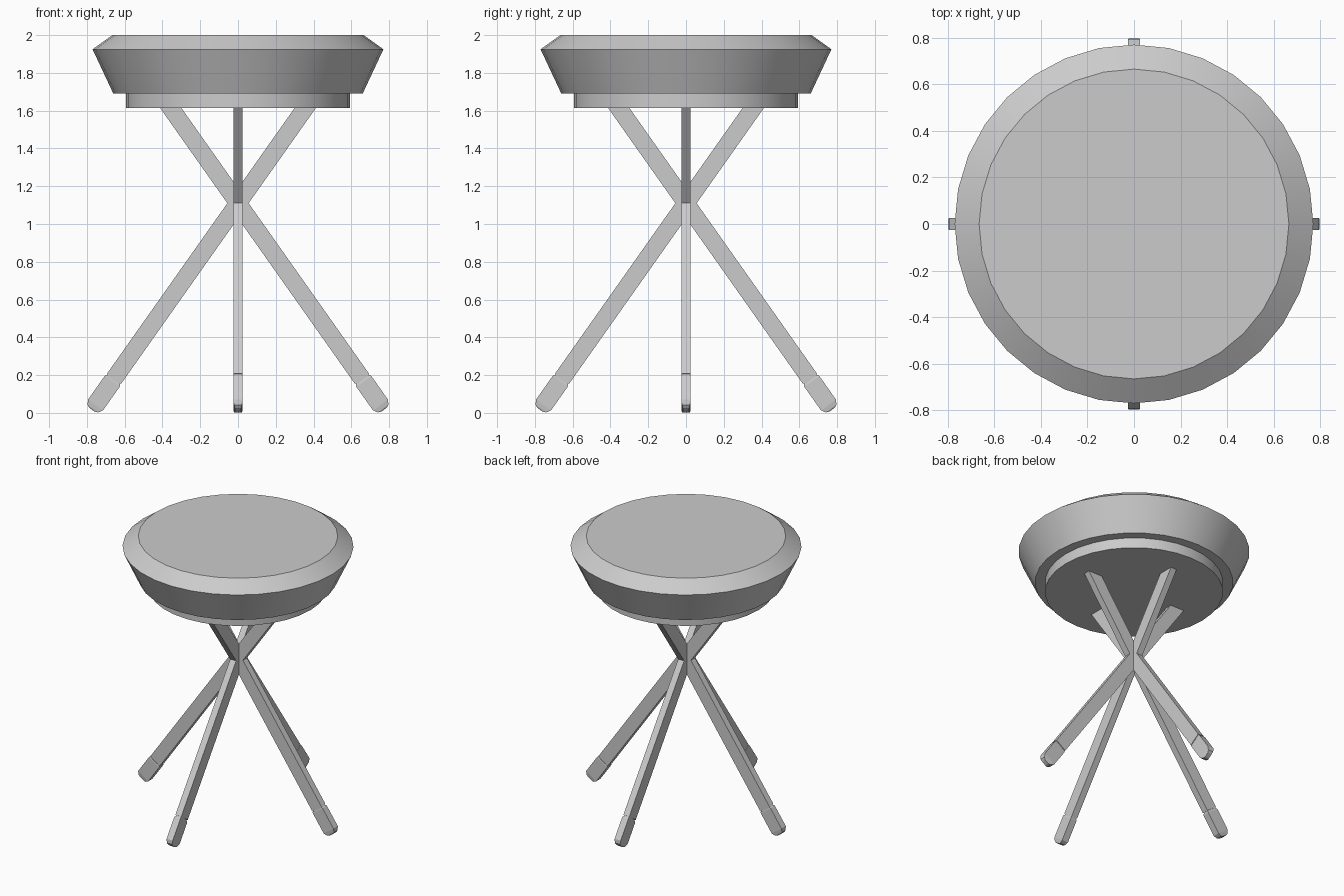
import bpy, bmesh, math
from mathutils import Matrix, Vector

if "Cube" in bpy.data.objects:
    bpy.data.objects.remove(bpy.data.objects["Cube"])

HUB = Vector((0, 0, 1.11))              # where the legs cross
D = Vector((0.577, 0, -0.817)).normalized()   # down along a leg
N = Vector((-D.z, 0, D.x))              # across a leg, in its plane


def finish(name, bm, angle=30):
    bmesh.ops.recalc_face_normals(bm, faces=bm.faces)
    me = bpy.data.meshes.new(name)
    bm.to_mesh(me)
    bm.free()
    ob = bpy.data.objects.new(name, me)
    bpy.context.collection.objects.link(ob)
    bpy.ops.object.select_all(action='DESELECT')
    ob.select_set(True)
    bpy.context.view_layer.objects.active = ob
    if angle:
        bpy.ops.object.shade_smooth_by_angle(angle=math.radians(angle))
    return ob


def lathe(name, profile, n=32):
    bm = bmesh.new()
    rings = [[bm.verts.new((r * math.cos(2 * math.pi * i / n),
                            r * math.sin(2 * math.pi * i / n), z))
              for i in range(n)] for r, z in profile]
    for a, b in zip(rings, rings[1:]):
        for i in range(n):
            bm.faces.new((a[i], a[(i + 1) % n], b[(i + 1) % n], b[i]))
    bm.faces.new(rings[0])
    bm.faces.new(rings[-1])
    return finish(name, bm)


def bar(name, sections, turn):
    """Rectangular bar along a leg axis; sections = (distance, half width, half depth)."""
    rot = Matrix.Rotation(turn, 4, 'Z')
    bm = bmesh.new()
    loops = []
    for s, w, d in sections:
        loops.append([bm.verts.new(rot @ (HUB + D * s + N * (w * a) + Vector((0, d * b, 0))))
                      for a, b in ((1, 1), (-1, 1), (-1, -1), (1, -1))])
    for a, b in zip(loops, loops[1:]):
        for i in range(4):
            bm.faces.new((a[i], a[(i + 1) % 4], b[(i + 1) % 4], b[i]))
    bm.faces.new(loops[0])
    bm.faces.new(loops[-1])
    return finish(name, bm, 0)


# Cushion and the base plate under it
lathe("seat_cushion", [(0.66, 1.69), (0.77, 1.925), (0.665, 2.0)])
lathe("seat_base", [(0.593, 1.615), (0.593, 1.692)])

# Four crossing legs, each with a narrow neck and a rounded foot cap
for k, side in enumerate(("right", "back", "left", "front")):
    turn = k * math.pi / 2
    bar(side + "_leg", [(-0.65, 0.046, 0.024), (1.137, 0.046, 0.024)], turn)
    bar(side + "_neck", [(1.12, 0.042, 0.02), (1.16, 0.042, 0.02)], turn)
    bar(side + "_foot", [(1.146, 0.046, 0.023), (1.154, 0.049, 0.025),
                         (1.308, 0.049, 0.025), (1.332, 0.034, 0.021),
                         (1.339, 0.016, 0.016)], turn)
